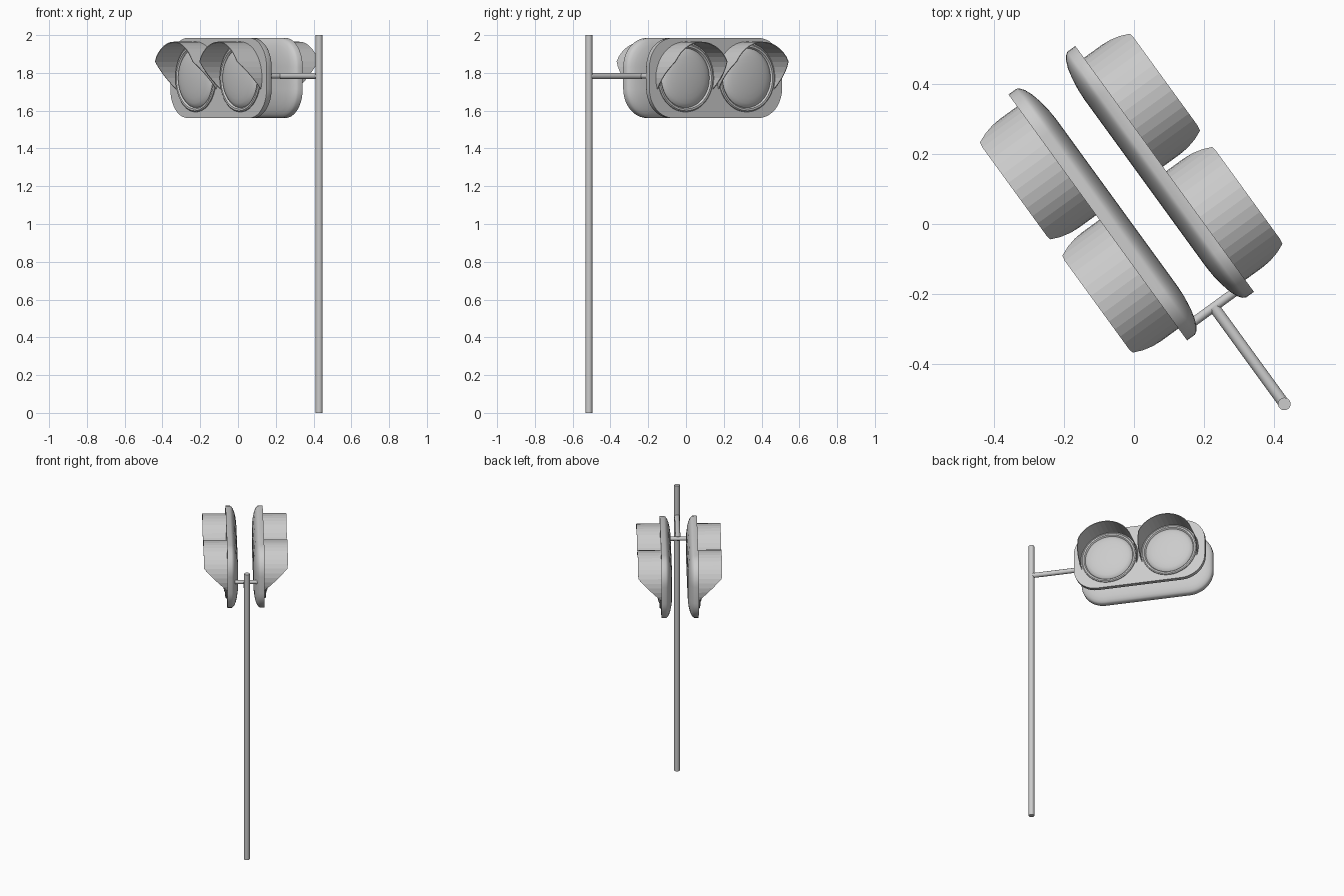
import bpy, math
from mathutils import Matrix, Vector

if "Cube" in bpy.data.objects:
    bpy.data.objects.remove(bpy.data.objects["Cube"])

# Signal frame: local x runs along the panels, local y points out of the rear panel
BASE = Matrix.Translation((-0.008, 0.088, 0)) @ Matrix.Rotation(math.radians(-54), 4, 'Z')
ZC = 1.773      # panel centre height
FACE = 0.118    # distance of each outer face from the middle plane


def make(name, verts, faces, matrix, smooth=True):
    me = bpy.data.meshes.new(name)
    me.from_pydata(verts, [], faces)
    me.update()
    ob = bpy.data.objects.new(name, me)
    bpy.context.collection.objects.link(ob)
    ob.matrix_world = matrix
    if smooth:
        bpy.ops.object.select_all(action='DESELECT')
        ob.select_set(True)
        bpy.context.view_layer.objects.active = ob
        bpy.ops.object.shade_smooth_by_angle(angle=math.radians(35))
    return ob


def bridge(n_rings, n):
    return [(r * n + i, r * n + (i + 1) % n, (r + 1) * n + (i + 1) % n, (r + 1) * n + i)
            for r in range(n_rings - 1) for i in range(n)]


def rounded_rect(hw, hh, rad, y, steps=10):
    pts = []
    for k, (sx, sz) in enumerate(((1, 1), (-1, 1), (-1, -1), (1, -1))):
        for i in range(steps + 1):
            a = math.pi / 2 * (k + i / steps)
            pts.append((sx * (hw - rad) + rad * math.cos(a), y,
                        sz * (hh - rad) + rad * math.sin(a)))
    return pts


def panel(name, matrix):
    # (inset, depth behind outer face)
    profile = [(0, 0), (0, .028), (.006, .037), (.018, .046), (.04, .055),
               (.07, .062), (.105, .067), (.14, .069)]
    verts = []
    for inset, depth in profile:
        verts += rounded_rect(.434 - inset, .212 - inset, .155 - inset, -depth)
    n = len(verts) // len(profile)
    faces = bridge(len(profile), n)
    faces += [tuple(range(n))[::-1], tuple(range(len(verts) - n, len(verts)))]
    make(name, verts, faces, matrix)


def lens(name, matrix, n=40):
    # raised ring followed by the domed glass
    profile = [(.18, -.002), (.18, .006), (.174, .011), (.164, .011), (.157, .002)]
    profile += [(.155 * math.cos(a), .002 + .03 * math.sin(a))
                for a in [math.radians(d) for d in (15, 30, 45, 60, 75, 87)]]
    verts = [(r * math.cos(2 * math.pi * i / n), y, r * math.sin(2 * math.pi * i / n))
             for r, y in profile for i in range(n)]
    faces = bridge(len(profile), n)
    faces.append(tuple(range(len(verts) - n, len(verts))))
    make(name, [Vector(v) for v in verts], [f[::-1] for f in faces], matrix)


def visor(name, matrix, r=.19, steps=24):
    # hood whose lower side edges slope back to the panel
    verts, faces = [], []
    for i in range(steps + 1):
        a = math.radians(-18 + 9 * i)
        x, h = r * math.cos(a), r * math.sin(a)
        out = max(0.001, min(.149, h + .06))
        verts += [(x, 0, h), (x, out, h)]
    for i in range(steps):
        faces.append((2 * i, 2 * i + 1, 2 * i + 3, 2 * i + 2))
    ob = make(name, verts, faces, matrix, smooth=False)
    mod = ob.modifiers.new("thickness", 'SOLIDIFY')
    mod.thickness = .004
    mod.offset = 0


def rod(name, p, q, r):
    p, q = BASE @ Vector(p), BASE @ Vector(q)
    d = q - p
    bpy.ops.mesh.primitive_cylinder_add(vertices=24, radius=r, depth=d.length, location=(p + q) / 2)
    ob = bpy.context.object
    ob.name = name
    ob.rotation_euler = d.to_track_quat('Z', 'Y').to_euler()
    bpy.ops.object.shade_smooth_by_angle(angle=math.radians(35))


# Two back-to-back signal heads, each with two hooded lenses
for side, turn in (("rear", 0), ("front", math.pi)):
    head = BASE @ Matrix.Rotation(turn, 4, 'Z') @ Matrix.Translation((0, FACE, ZC))
    panel(side + "_panel", head)
    for label, x in (("a", -.2), ("b", .2)):
        m = head @ Matrix.Translation((x, 0, 0))
        lens(f"{side}_lens_{label}", m)
        visor(f"{side}_visor_{label}", m)

# Pole, arm and cross bar
rod("pole", (.744, 0, 0), (.744, 0, 2), .018)
rod("arm", (.744, 0, 1.783), (.402, 0, 1.783), .016)
rod("cross_bar", (.402, -.1, 1.783), (.402, .1, 1.783), .013)
